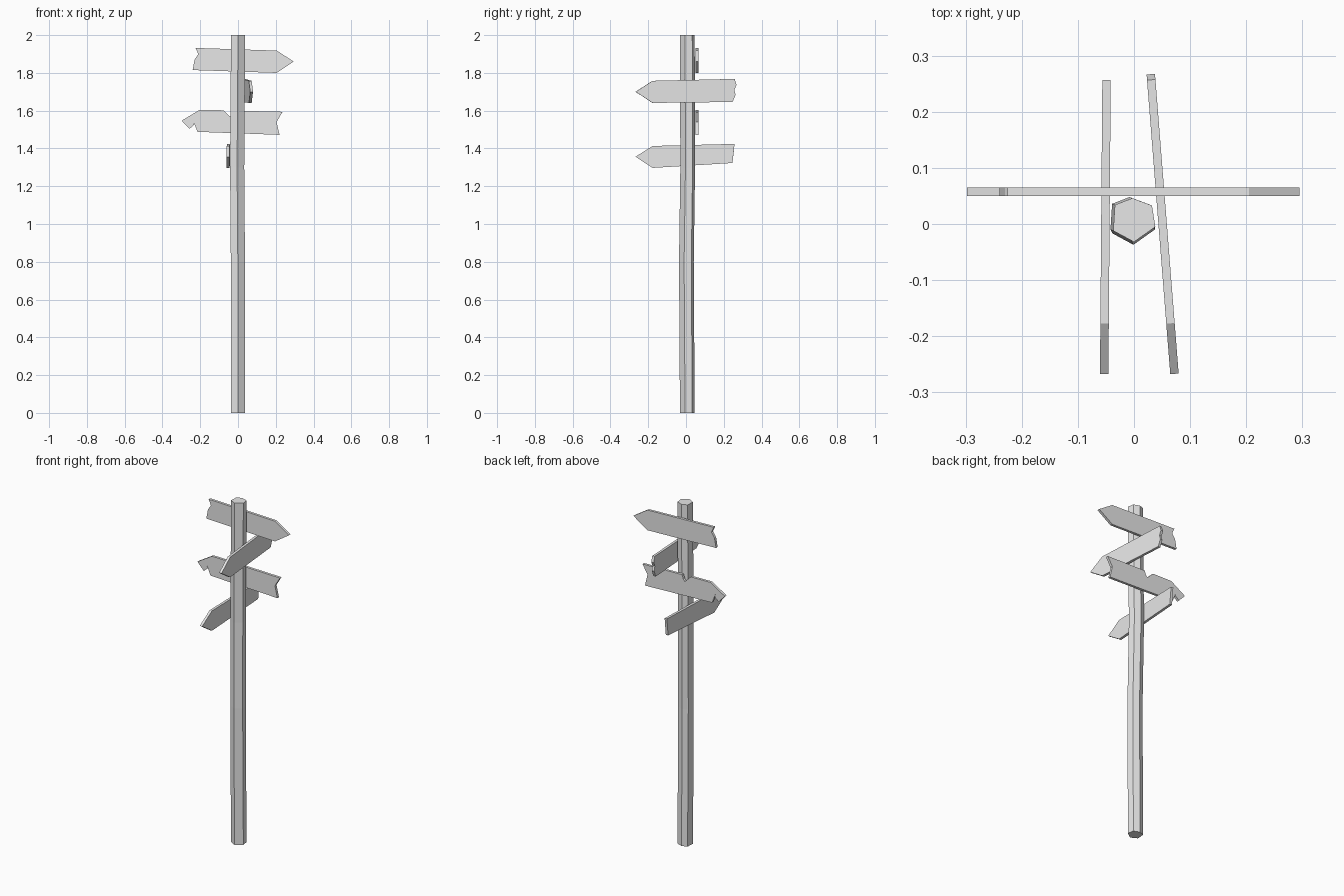
import bpy, bmesh
from mathutils import Vector

cube = bpy.data.objects.get("Cube")
if cube:
    bpy.data.objects.remove(cube, do_unlink=True)

# Weathered grey shared by every part
grey = bpy.data.materials.new("weathered_grey")
grey.use_nodes = True
colour = (0.8, 0.8, 0.8, 1)
grey.diffuse_color = colour
grey.node_tree.nodes["Principled BSDF"].inputs["Base Color"].default_value = colour


def finish(name, bm):
    bmesh.ops.recalc_face_normals(bm, faces=bm.faces)
    mesh = bpy.data.meshes.new(name)
    bm.to_mesh(mesh)
    bm.free()
    mesh.materials.append(grey)
    obj = bpy.data.objects.new(name, mesh)
    bpy.context.collection.objects.link(obj)
    return obj


def board(name, outline, start, along, thickness=0.015):
    """Plank cut from a (distance, height) outline, extruded sideways."""
    start, along = Vector(start), Vector(along)
    side = Vector((-along.y, along.x, 0)).normalized() * thickness / 2
    bm = bmesh.new()
    rim = [bm.verts.new(start + along * d - side + Vector((0, 0, z))) for d, z in outline]
    face = bm.faces.new(rim)
    grown = bmesh.ops.extrude_face_region(bm, geom=[face])
    bmesh.ops.translate(bm, vec=side * 2,
                        verts=[g for g in grown["geom"] if isinstance(g, bmesh.types.BMVert)])
    return finish(name, bm)


# Hand-hewn six-sided post, slightly bowed and twisted between its rings
section = [(0, -.032), (.038, -.005), (.032, .033), (-.003, .046), (-.034, .034), (-.037, -.012)]
rings = [(0, 0, 0), (.8, -.001, -.005), (1.3, -.005, .002), (2, 0, 0)]
bm = bmesh.new()
loops = [[bm.verts.new((x + dx, y + dy, z)) for x, y in section] for z, dx, dy in rings]
for low, high in zip(loops, loops[1:]):
    for i in range(len(section)):
        j = (i + 1) % len(section)
        bm.faces.new((low[i], low[j], high[j], high[i]))
bm.faces.new(loops[0])
bm.faces.new(loops[-1])
finish("post", bm)

# Rear boards run along x
board("top_board", [
    (-.24, 1.815), (.205, 1.80), (.295, 1.86), (.205, 1.918), (-.225, 1.932),
    (-.21, 1.90), (-.23, 1.87)], (0, .0575, 0), (1, 0, 0))
board("split_board", [
    (-.298, 1.547), (-.257, 1.504), (-.232, 1.525), (-.235, 1.54), (-.214, 1.488),
    (.22, 1.472), (.204, 1.54), (.236, 1.594), (-.02, 1.60), (-.028, 1.575),
    (-.038, 1.565), (-.077, 1.602), (-.204, 1.604)], (0, .0575, 0), (1, 0, 0))

# Side boards run along y, pointing forward
board("left_board", [
    (-.267, 1.70), (-.177, 1.641), (.246, 1.646), (.262, 1.684), (.255, 1.71),
    (.267, 1.736), (.257, 1.768), (-.177, 1.758)], (.051, 0, 0), (-.079, 1, 0))
board("right_board", [
    (-.267, 1.356), (-.177, 1.297), (.246, 1.323), (.257, 1.424), (-.177, 1.413)],
    (-.051, 0, 0), (.008, 1, 0))
